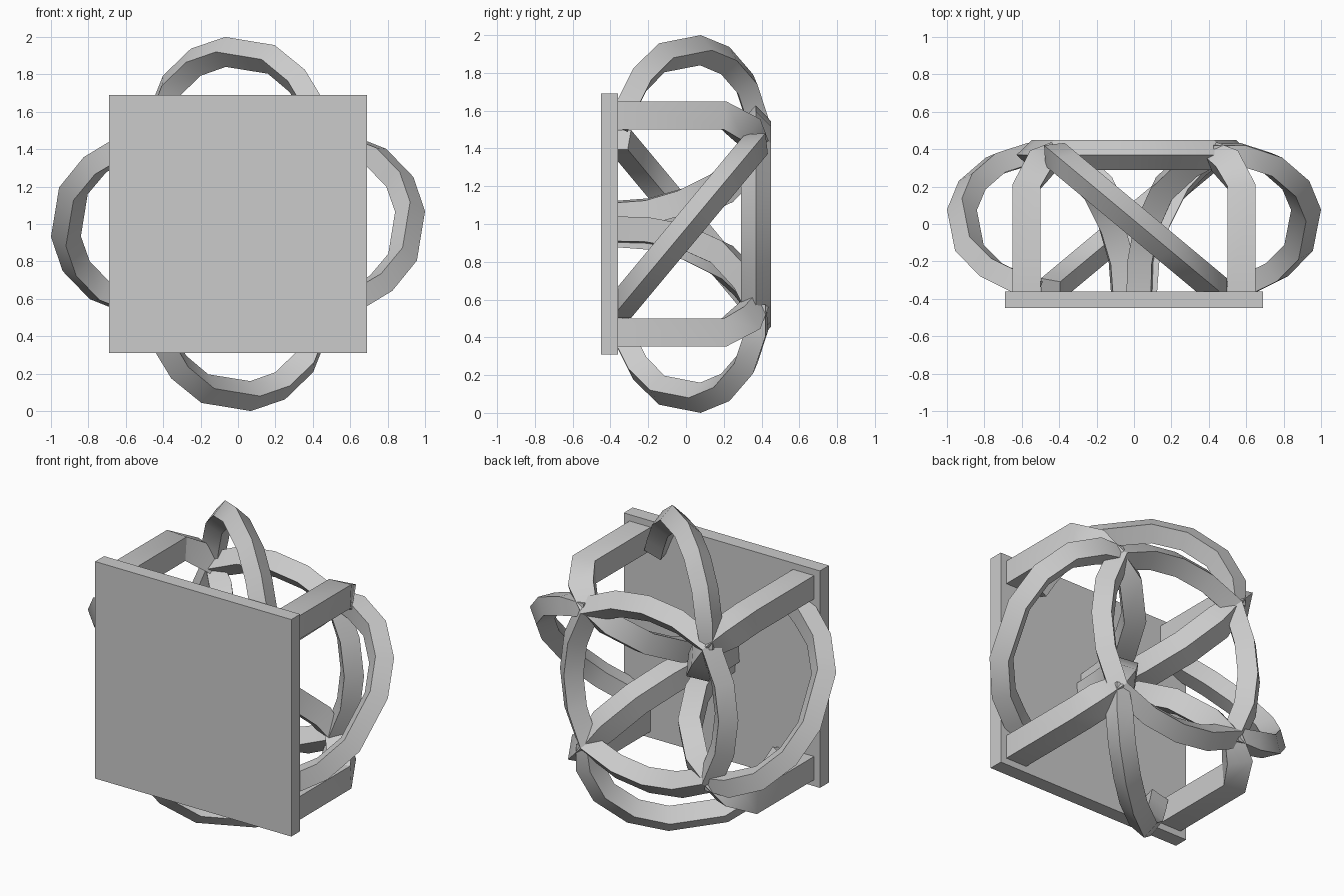
import bpy, bmesh, math
from mathutils import Vector, Matrix

if "Cube" in bpy.data.objects:
    bpy.data.objects.remove(bpy.data.objects["Cube"])

CENTRE = Vector((0, 0, 1))


def finish(bm, name, smooth=True):
    bmesh.ops.recalc_face_normals(bm, faces=bm.faces)
    me = bpy.data.meshes.new(name)
    bm.to_mesh(me)
    bm.free()
    ob = bpy.data.objects.new(name, me)
    bpy.context.collection.objects.link(ob)
    if smooth:
        bpy.ops.object.select_all(action='DESELECT')
        ob.select_set(True)
        bpy.context.view_layer.objects.active = ob
        bpy.ops.object.shade_smooth_by_angle(angle=math.radians(28))
    return ob


def sweep(name, path, normal, depth, width, closed=False, turn=0):
    """Diamond-section bar along a path lying near a plane with the given normal."""
    rot = Matrix.Rotation(turn * math.pi / 2, 3, 'Y')
    pts = [Vector(p) for p in path]
    n = Vector(normal).normalized()
    bm = bmesh.new()
    rings = []
    count = len(pts)
    for i, p in enumerate(pts):
        if closed:
            a, b = pts[i - 1], pts[(i + 1) % count]
        else:
            a, b = pts[max(i - 1, 0)], pts[min(i + 1, count - 1)]
        side = n.cross((b - a).normalized()).normalized()
        size = 1 if closed or i else 0.7      # slimmer where bars meet
        rings.append([bm.verts.new(rot @ (p + (side * s * depth + n * q * width) * size / 2) + CENTRE)
                      for s, q in ((-1, 0), (0, -1), (1, 0), (0, 1))])
    for i in range(count if closed else count - 1):
        r0, r1 = rings[i], rings[(i + 1) % count]
        for k in range(4):
            bm.faces.new((r0[k], r0[(k + 1) % 4], r1[(k + 1) % 4], r1[k]))
    if not closed:
        bm.faces.new(rings[0])
        bm.faces.new(rings[-1])
    return finish(bm, name)


# front plate
bm = bmesh.new()
bmesh.ops.create_cube(bm, size=1, matrix=Matrix.Translation((0, -0.405, 1)) @ Matrix.Diagonal((1.38, 0.09, 1.38, 1)))
finish(bm, "front_plate", False)

# back ring, a little wider at its four junctions
radii = (0.545, 0.56, 0.605, 0.56)
ring = [(radii[i % 4] * math.cos(i * math.pi / 8), 0.37, radii[i % 4] * math.sin(i * math.pi / 8))
        for i in range(16)]
sweep("back_ring", ring, (0, 1, 0), 0.165, 0.16, closed=True)

# diagonal outer arc: (position along the diagonal, distance outward)
profile = [(0.91, 0.42), (0.88, 0.57), (0.74, 0.74), (0.47, 0.865), (0.14, 0.92),
           (-0.37, 0.88), (-0.66, 0.765), (-0.84, 0.62), (-0.93, 0.53)]
arc = [(x, 0.02 + 0.40 * s, 0.48 * s) for s, x in profile]

# corner bar: (distance on x and z, depth)
corner = [(d, y, d) for d, y in ((0.42, 0.37), (0.51, 0.31), (0.575, 0.2), (0.575, -0.4))]

# inner arm, slightly swirled around the axis
inner = [(0.44, 0.37, 0.44), (0.31, 0.33, 0.35), (0.16, 0.19, 0.22), (0.07, -0.01, 0.12),
         (0.035, -0.2, 0.065), (0.03, -0.4, 0.05)]

for k in range(4):
    sweep(f"outer_arc_{k + 1}", arc, (0, 0.48, -0.40), 0.16, 0.16, turn=k)
    sweep(f"corner_bar_{k + 1}", corner, (1, 0, -1), 0.21, 0.21, turn=k)
    sweep(f"inner_arm_{k + 1}", inner, (1, 0, -1), 0.17, 0.20, turn=k)
